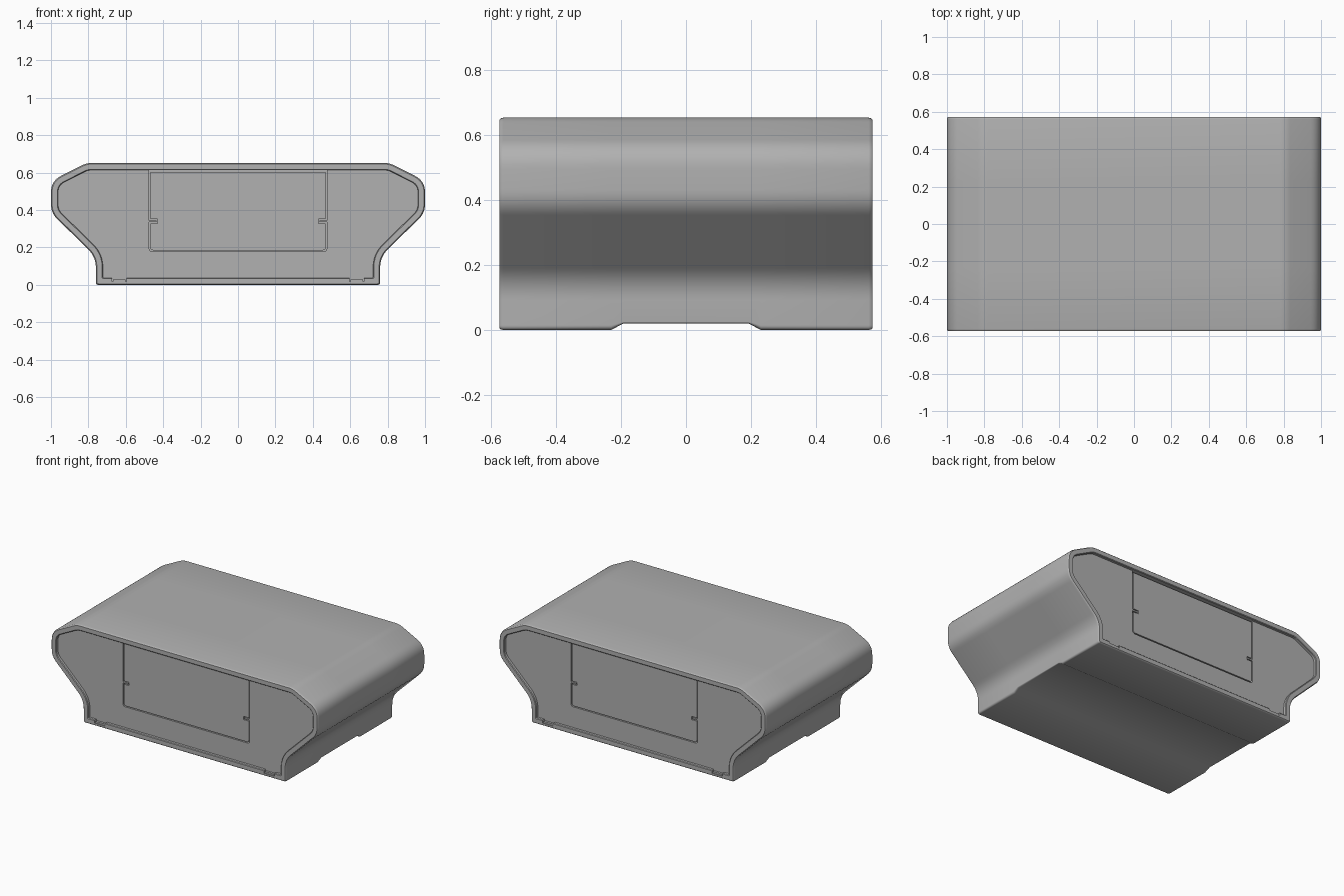
import bpy, bmesh
from mathutils import Vector

if "Cube" in bpy.data.objects:
    bpy.data.objects.remove(bpy.data.objects["Cube"])

END = 0.573      # half depth of the case
WALL = 0.038     # shell thickness
FACE = 0.553     # y distance of the recessed end panels

grey = bpy.data.materials.new("dark_grey")
grey.diffuse_color = (0.44, 0.44, 0.44, 1)
grey.use_nodes = True
grey.node_tree.nodes["Principled BSDF"].inputs["Base Color"].default_value = grey.diffuse_color


def mirrored(half):
    return half + [(-x, z, r) for x, z, r in reversed(half)]


def offset(corners, t):
    """Move a counter-clockwise outline inward by t, adjusting its corner radii."""
    out = []
    for i, (x, z, r) in enumerate(corners):
        p = Vector((x, z))
        a = Vector(corners[i - 1][:2])
        b = Vector(corners[(i + 1) % len(corners)][:2])
        d1, d2 = (p - a).normalized(), (b - p).normalized()
        n1, n2 = Vector((-d1.y, d1.x)), Vector((-d2.y, d2.x))
        q = p + (n1 + n2) * t / (1 + n1.dot(n2))
        convex = d1.x * d2.y - d1.y * d2.x > 0
        out.append((q.x, q.y, max(r - t, 0.004) if convex else r + t))
    return out


def rounded(corners, steps=8):
    """Turn (x, z, radius) corners into outline points."""
    pts = []
    for i, (x, z, r) in enumerate(corners):
        p = Vector((x, z))
        if r == 0:
            pts.append(p)
            continue
        d1 = (p - Vector(corners[i - 1][:2])).normalized()
        d2 = (Vector(corners[(i + 1) % len(corners)][:2]) - p).normalized()
        cut = r * ((1 - d1.dot(d2)) / (1 + d1.dot(d2))) ** 0.5
        a, b = p - d1 * cut, p + d2 * cut
        for k in range(steps + 1):
            s = k / steps
            pts.append(a * (1 - s) ** 2 + p * 2 * s * (1 - s) + b * s * s)
    return pts


def finish(bm, name):
    bmesh.ops.recalc_face_normals(bm, faces=bm.faces)
    mesh = bpy.data.meshes.new(name)
    bm.to_mesh(mesh)
    bm.free()
    mesh.materials.append(grey)
    ob = bpy.data.objects.new(name, mesh)
    bpy.context.collection.objects.link(ob)
    return ob


def smooth(ob):
    bpy.ops.object.select_all(action='DESELECT')
    ob.select_set(True)
    bpy.context.view_layer.objects.active = ob
    bpy.ops.object.shade_smooth_by_angle(angle=0.6)


def loft(name, rings, closed):
    """Bridge rings of equal length; closed joins last to first, else caps the ends."""
    bm = bmesh.new()
    loops = [[bm.verts.new(c) for c in ring] for ring in rings]
    n = len(loops[0])
    pairs = list(zip(loops, loops[1:])) + ([(loops[-1], loops[0])] if closed else [])
    for a, b in pairs:
        for i in range(n):
            j = (i + 1) % n
            bm.faces.new((a[i], a[j], b[j], b[i]))
    if not closed:
        bm.faces.new(loops[0])
        bm.faces.new(loops[-1])
    return finish(bm, name)


def plate(name, corners, y0, y1):
    pts = rounded(corners)
    return loft(name, [[(p.x, y, p.y) for p in pts] for y in (y0, y1)], False)


body = mirrored([(0.76, 0, 0.015), (0.76, 0.15, 0.14), (1, 0.385, 0.11),
                 (1, 0.556, 0.1), (0.81, 0.652, 0.12)])


def ring(t, y, raised=False):
    pts = rounded(offset(body, t) if t else body)
    return [(p.x, y, 0.02 + p.y / 3 if raised and p.y < 0.03 else p.y) for p in pts]


# Shell: hollow sleeve with softened rims and a shallow channel under the middle
shell = loft("shell", [
    ring(WALL, -END + 0.004), ring(WALL - 0.004, -END), ring(0.006, -END),
    ring(0.002, -END + 0.004), ring(0, -END + 0.012),
    ring(0, -0.23), ring(0, -0.192, True), ring(0, 0.192, True), ring(0, 0.23),
    ring(0, END - 0.012), ring(0.002, END - 0.004), ring(0.006, END),
    ring(WALL - 0.004, END), ring(WALL, END - 0.004)], True)
smooth(shell)

# Small latch notches in the lower rim
bm = bmesh.new()
for sx in (-1, 1):
    for sy in (-1, 1):
        box = bmesh.ops.create_cube(bm, size=1)["verts"]
        bmesh.ops.scale(bm, vec=(0.08, 0.06, 0.03), verts=box)
        bmesh.ops.translate(bm, vec=(sx * 0.635, sy * (FACE + 0.03), 0.033), verts=box)
cutter = finish(bm, "notch_cutter")
cutter.hide_render = True
cutter.hide_set(True)
cut = shell.modifiers.new("notches", 'BOOLEAN')
cut.operation = 'DIFFERENCE'
cut.object = cutter

# End panels (with door opening and hinge tabs), doors and latches, front and back
inner = offset(body, WALL)
top = inner[4][1]
panel = mirrored(inner[:5] + [(0.475, top, 0), (0.475, 0.345, 0), (0.436, 0.345, 0),
                              (0.436, 0.335, 0), (0.475, 0.335, 0), (0.475, 0.178, 0.02)])
door = mirrored([(0.468, 0.185, 0.015), (0.468, 0.329, 0), (0.43, 0.329, 0),
                 (0.43, 0.351, 0), (0.468, 0.351, 0), (0.468, 0.604, 0)])
backing = mirrored([(0.5, 0.15, 0), (0.5, top, 0)])
for side, s in (("front", -1), ("back", 1)):
    smooth(plate(side + "_panel", panel, s * FACE, s * (FACE - 0.03)))
    smooth(plate(side + "_door", door, s * FACE, s * (FACE - 0.03)))
    plate(side + "_door_backing", backing, s * (FACE - 0.03), s * (FACE - 0.04))
    for hand, x in (("left", -0.635), ("right", 0.635)):
        latch = [(x - 0.034, 0.016, 0), (x + 0.034, 0.016, 0),
                 (x + 0.034, 0.029, 0), (x - 0.034, 0.029, 0)]
        plate(f"{side}_{hand}_latch", latch, s * (FACE - 0.01), s * (END - 0.005))
